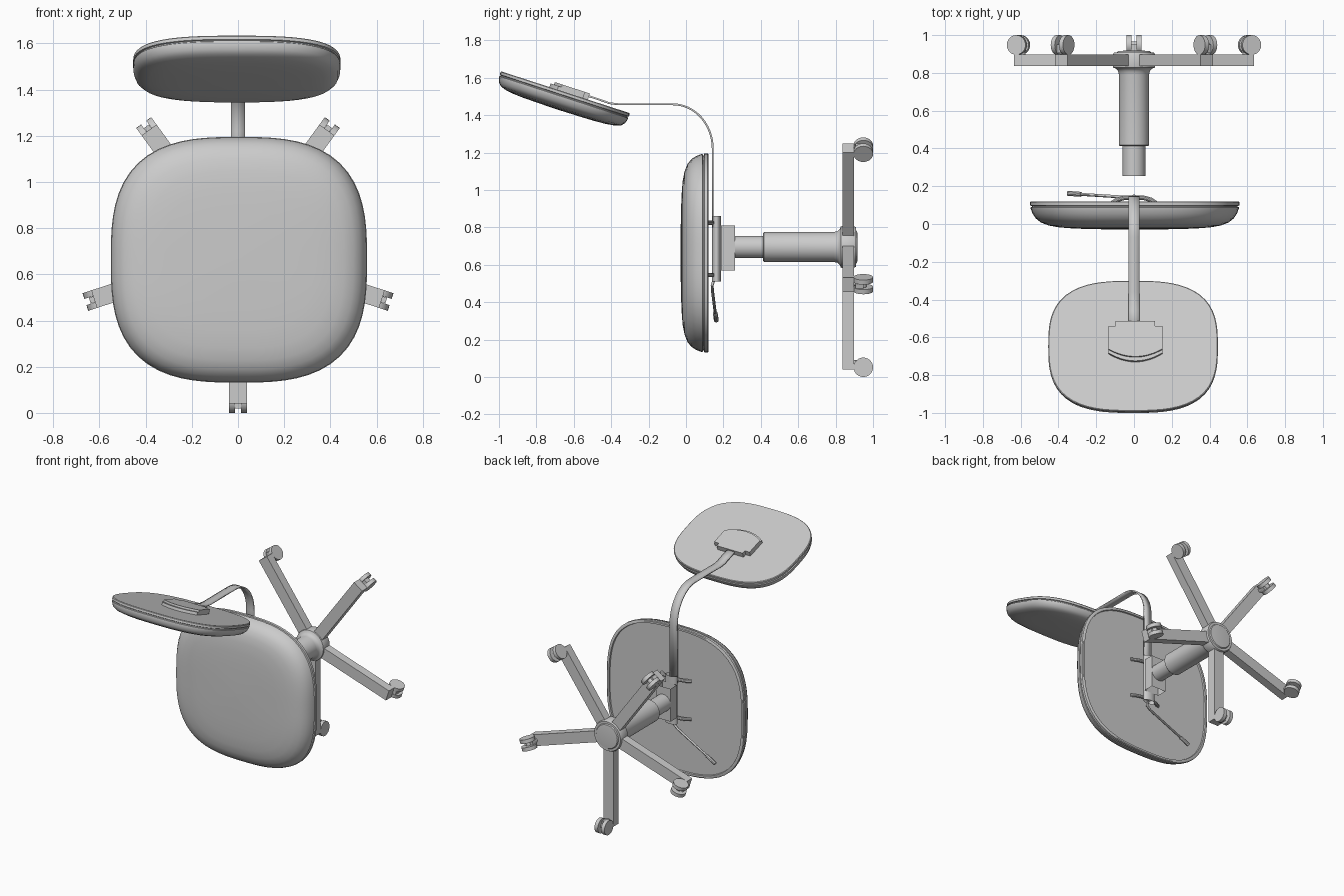
import bpy, bmesh
from math import sin, cos, pi, radians
from mathutils import Matrix, Vector

if "Cube" in bpy.data.objects:
    bpy.data.objects.remove(bpy.data.objects["Cube"])

FLAT = Matrix.Rotation(-pi / 2, 4, 'X')      # local z -> world +y
AXIS_Z = 0.695                               # height of the column axis


def finish(bm, name, angle=35, mat=None):
    if mat:
        bm.transform(mat)
    bmesh.ops.recalc_face_normals(bm, faces=bm.faces)
    me = bpy.data.meshes.new(name)
    bm.to_mesh(me)
    bm.free()
    ob = bpy.data.objects.new(name, me)
    bpy.context.collection.objects.link(ob)
    bpy.ops.object.select_all(action='DESELECT')
    ob.select_set(True)
    bpy.context.view_layer.objects.active = ob
    bpy.ops.object.shade_smooth_by_angle(angle=radians(angle))
    return ob


def rings(name, profile, a=1, b=1, n=2, seg=48, mat=None, cap=True):
    """Stack of superellipse rings; profile = (scale, height)."""
    bm = bmesh.new()
    loops = []
    for s, h in profile:
        loop = []
        for i in range(seg):
            t = 2 * pi * i / seg
            c, d = cos(t), sin(t)
            r = s * (abs(c) ** n + abs(d) ** n) ** (-1 / n)
            loop.append(bm.verts.new((a * r * c, b * r * d, h)))
        loops.append(loop)
    for p, q in zip(loops, loops[1:]):
        for i in range(seg):
            j = (i + 1) % seg
            bm.faces.new((p[i], p[j], q[j], q[i]))
    if cap:
        bm.faces.new(loops[0])
        bm.faces.new(loops[-1])
    return finish(bm, name, 35, mat)


def add_box(bm, lo, hi):
    lo, hi = Vector(lo), Vector(hi)
    m = Matrix.Translation((lo + hi) / 2) @ Matrix.Diagonal((*(hi - lo), 1))
    return bmesh.ops.create_cube(bm, size=1, matrix=m)['verts']


def tube(name, pts, radius):
    cu = bpy.data.curves.new(name, 'CURVE')
    cu.dimensions = '3D'
    cu.bevel_depth = radius
    cu.bevel_resolution = 3
    cu.use_fill_caps = True
    sp = cu.splines.new('POLY')
    sp.points.add(len(pts) - 1)
    for p, co in zip(sp.points, pts):
        p.co = (*co, 1)
    ob = bpy.data.objects.new(name, cu)
    bpy.context.collection.objects.link(ob)
    bpy.ops.object.select_all(action='DESELECT')
    ob.select_set(True)
    bpy.context.view_layer.objects.active = ob
    bpy.ops.object.convert(target='MESH')
    bpy.ops.object.shade_smooth_by_angle(angle=radians(35))


def plate(name, outline, z0, z1, mat):
    bm = bmesh.new()
    f = bm.faces.new([bm.verts.new((x, y, z0)) for x, y in outline])
    ext = bmesh.ops.extrude_face_region(bm, geom=[f])['geom']
    bmesh.ops.translate(bm, vec=(0, 0, z1 - z0),
                        verts=[v for v in ext if isinstance(v, bmesh.types.BMVert)])
    return finish(bm, name, 30, mat)


# Seat cushion: domed front, seam groove, recessed back panel
seat_profile = [(.02, -.03), (.2, -.029), (.4, -.027), (.58, -.024), (.72, -.018), (.82, -.008),
                (.895, .008), (.945, .03), (.975, .055), (.992, .08), (.995, .088),
                (.982, .091), (.982, .095), (1, .098), (1, .116), (.99, .12),
                (.965, .12), (.96, .11)]
rings("seat", seat_profile, .555, .532, 2.9, 72,
      Matrix.Translation((.004, 0, .663)) @ FLAT)

# Backrest cushion, tilted, domed side down
TILT = Matrix.Translation((-.005, -.645, 1.5225)) @ Matrix.Rotation(radians(-18), 4, 'X')
back_profile = [(.02, -.101), (.3, -.1), (.55, -.098), (.72, -.094), (.84, -.088), (.93, -.077),
                (.975, -.06), (.995, -.038), (.998, -.028), (.985, -.025), (.985, -.021),
                (1, -.018), (1, -.004), (.99, 0)]
rings("backrest", back_profile, .449, .363, 2.9, 72, TILT)

# Bracket on the backrest: base plate plus raised pad, both with curved edge
def bracket_outline(arc, side, w):
    curve = [(w * k / 6, arc + (side - arc) * (k / 6) ** 2) for k in range(-6, 7)]
    return curve + [(w, .1), (.105, .1), (.105, .127), (-.105, .127), (-.105, .1), (-w, .1)]

BR = TILT @ Matrix.Translation((.012, 0, 0))
plate("bracket_base", bracket_outline(-.09, -.045, .143), -.002, .02, BR)
plate("bracket_pad", bracket_outline(-.07, -.028, .143), .018, .034, BR)

# Bent flat strap from mechanism to backrest
path = [(.143, .80), (.143, 1.22)]
path += [(-.07 + .213 * cos(t), 1.22 + .238 * sin(t)) for t in [pi / 2 * k / 12 for k in range(1, 13)]]
path += [(-.36, 1.458), (-.41, 1.464), (-.46, 1.482), (-.56, 1.515)]
bm = bmesh.new()
rows = [[bm.verts.new((x, y, z)) for x in (-.03, .03)] for y, z in path]
for p, q in zip(rows, rows[1:]):
    bm.faces.new((p[0], p[1], q[1], q[0]))
strap = finish(bm, "back_strap")
sol = strap.modifiers.new("thickness", 'SOLIDIFY')
sol.thickness, sol.offset = .01, 0

# Oval sleeve and square housing, both open ended along z
rings("oval_sleeve", [(1, .51), (1, .86)], .045, .024, 2, 32,
      Matrix.Translation((.003, .163, 0)), cap=False)
bm = bmesh.new()
add_box(bm, (-.058, .187, .57), (.06, .262, .81))
bmesh.ops.delete(bm, geom=[f for f in bm.faces if abs(f.normal.z) > .9], context='FACES_ONLY')
finish(bm, "square_housing")

# Cross rods holding the seat
for i, z in enumerate((.825, .545)):
    tube(f"cross_rod_{i + 1}", [(-.12, .108, z), (-.09, .128, z), (-.05, .139, z),
                                (.05, .139, z), (.09, .128, z), (.12, .108, z)], .012)

# Adjusting lever with grip
tube("lever", [(0, .15, .52), (0, .14, .49), (-.03, .141, .465), (-.3, .158, .33)], .008)
tube("lever_grip", [(-.28, .157, .34), (-.35, .162, .303)], .013)

# Gas column and hub, turned around the y axis
AX = Matrix.Translation((0, 0, AXIS_Z)) @ FLAT
rings("column", [(.06, .255), (.06, .42)], mat=AX)
rings("column_sleeve", [(.074, .412), (.08, .418), (.08, .79), (.084, .81), (.095, .822),
                        (.11, .828), (.112, .835), (.112, .895), (.106, .908),
                        (.09, .908), (.085, .915), (.05, .918)], mat=AX)

# Five legs with twin wheel casters
for k in range(5):
    spin = (Matrix.Translation((0, 0, AXIS_Z)) @ Matrix.Rotation(2 * pi * k / 5, 4, 'Y'))
    bm = bmesh.new()
    add_box(bm, (-.04, .836, -.655), (.04, .897, -.04))
    finish(bm, f"leg_{k + 1}", 30, spin)
    bm = bmesh.new()
    add_box(bm, (-.013, .905, -.675), (.013, .95, -.605))
    bmesh.ops.create_cone(bm, cap_ends=True, segments=16, radius1=.016, radius2=.016, depth=.04,
                          matrix=Matrix.Translation((0, .905, -.62)) @ FLAT)
    for x, r, d in ((-.027, .052, .026), (.027, .052, .026), (0, .018, .04)):
        bmesh.ops.create_cone(bm, cap_ends=True, segments=24, radius1=r, radius2=r, depth=d,
                              matrix=Matrix.Translation((x, .948, -.643))
                              @ Matrix.Rotation(pi / 2, 4, 'Y'))
    finish(bm, f"caster_{k + 1}", 30, spin)
